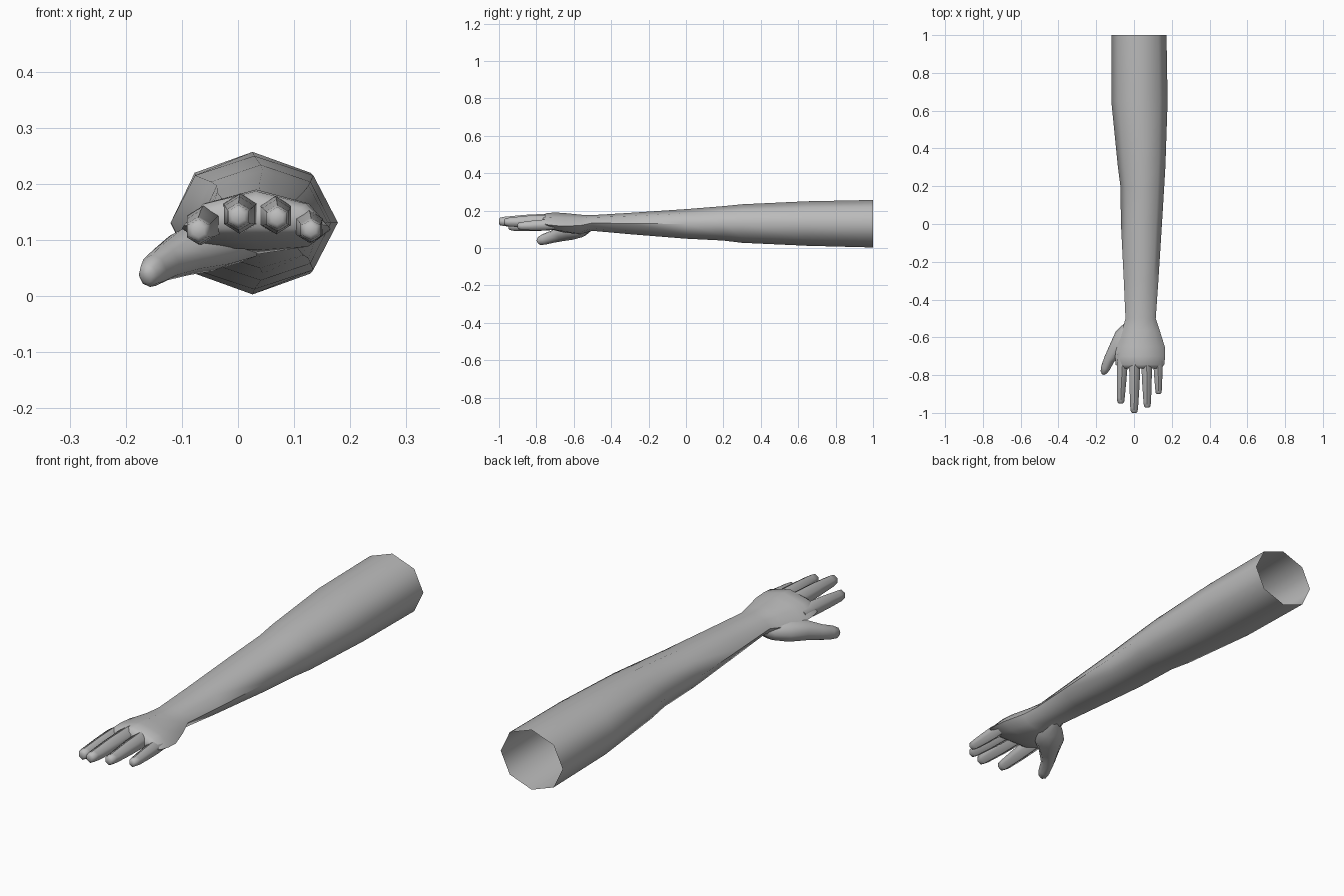
import bpy, bmesh, math
from mathutils import Vector

if "Cube" in bpy.data.objects:
    bpy.data.objects.remove(bpy.data.objects["Cube"])

skin = bpy.data.materials.new("plain grey")
skin.diffuse_color = (0.5, 0.5, 0.5, 1)
skin.use_nodes = True
skin.node_tree.nodes["Principled BSDF"].inputs["Base Color"].default_value = skin.diffuse_color


def loft(name, rings, cap_start=False, cap_end=True):
    """Skin a list of point rings into one smooth tube."""
    bm = bmesh.new()
    loops = [[bm.verts.new(p) for p in ring] for ring in rings]
    n = len(loops[0])
    for a, b in zip(loops, loops[1:]):
        for i in range(n):
            j = (i + 1) % n
            bm.faces.new((a[i], a[j], b[j], b[i]))
    if cap_start:
        bm.faces.new(loops[0])
    if cap_end:
        bm.faces.new(loops[-1])
    bmesh.ops.recalc_face_normals(bm, faces=bm.faces)
    me = bpy.data.meshes.new(name)
    bm.to_mesh(me)
    bm.free()
    # open tubes: make sure the outside faces outward
    me.materials.append(skin)
    ob = bpy.data.objects.new(name, me)
    bpy.context.collection.objects.link(ob)
    bpy.ops.object.select_all(action='DESELECT')
    ob.select_set(True)
    bpy.context.view_layer.objects.active = ob
    bpy.ops.object.shade_smooth_by_angle(angle=math.radians(60))
    return ob


def section(y, x0, x1, z0, z1, arch=0.0, n=8):
    """Cross-section across the arm; arch drops its two sides."""
    pts = []
    for i in range(n):
        a = 2 * math.pi * i / n
        u, w = math.cos(a), math.sin(a)
        pts.append((x0 + (x1 - x0) * (u + 1) / 2, y,
                    z0 + (z1 - z0) * (w + 1) / 2 - arch * u * u))
    return pts


def digit(name, path, sides=6):
    """Tube along path points (x, y, z, half width, half height)."""
    c = [Vector(p[:3]) for p in path]
    rings = []
    for i, p in enumerate(path):
        d = (c[min(i + 1, len(c) - 1)] - c[max(i - 1, 0)]).normalized()
        side = d.cross(Vector((0, 0, 1))).normalized()
        up = side.cross(d)
        rings.append([c[i] + side * p[3] * math.sin(t) + up * p[4] * math.cos(t)
                      for t in (2 * math.pi * k / sides for k in range(sides))])
    return loft(name, rings, cap_start=True)


# Arm, wrist and palm: one tube, open at the shoulder end
loft("arm_and_palm", [section(*s) for s in (
    (1.0, -.12, .172, .003, .257),
    (.65, -.12, .178, .012, .25),
    (.3, -.085, .166, .028, .234),
    (.2, -.072, .16, .04, .224),
    (0, -.069, .148, .05, .208),
    (-.3, -.054, .129, .074, .188),
    (-.5, -.045, .115, .092, .176),
    (-.56, -.062, .135, .075, .178, .005),
    (-.65, -.095, .163, .082, .187, .018),
    (-.7, -.1, .165, .094, .19, .022),
    (-.745, -.097, .16, .108, .187, .022),
    (-.765, -.075, .142, .122, .172, .018))])

# Fingers: base x, z; tip x, y, z; base and tip radius
for name, bx, bz, tx, ty, tz, r, rt in (
        ("index_finger", -.062, .127, -.07, -.95, .117, .034, .024),
        ("middle_finger", .004, .147, .001, -1.0, .142, .036, .024),
        ("ring_finger", .067, .144, .07, -.972, .139, .034, .023),
        ("little_finger", .127, .124, .13, -.9, .118, .029, .021)):
    ym = (ty - .72) / 2
    digit(name, [
        (bx, -.68, bz, r * .8, r * .8),
        (bx, -.75, bz, r * .95, r),
        ((bx + tx) / 2, ym, (bz + tz) / 2, r * .85, r * .92),
        (tx, ty + .03, tz, rt, rt * 1.05),
        (tx, ty + .006, tz, rt * .85, rt * .85),
        (tx, ty, tz, rt * .5, rt * .5)])

# Thumb, with the fleshy pad at its base
digit("thumb", [
    (.02, -.51, .118, .03, .022),
    (-.005, -.56, .1, .058, .042),
    (-.05, -.61, .09, .062, .046),
    (-.095, -.665, .078, .042, .042),
    (-.13, -.715, .06, .029, .033),
    (-.15, -.76, .046, .025, .029),
    (-.16, -.785, .037, .018, .022),
    (-.163, -.793, .033, .009, .012)], sides=8)
